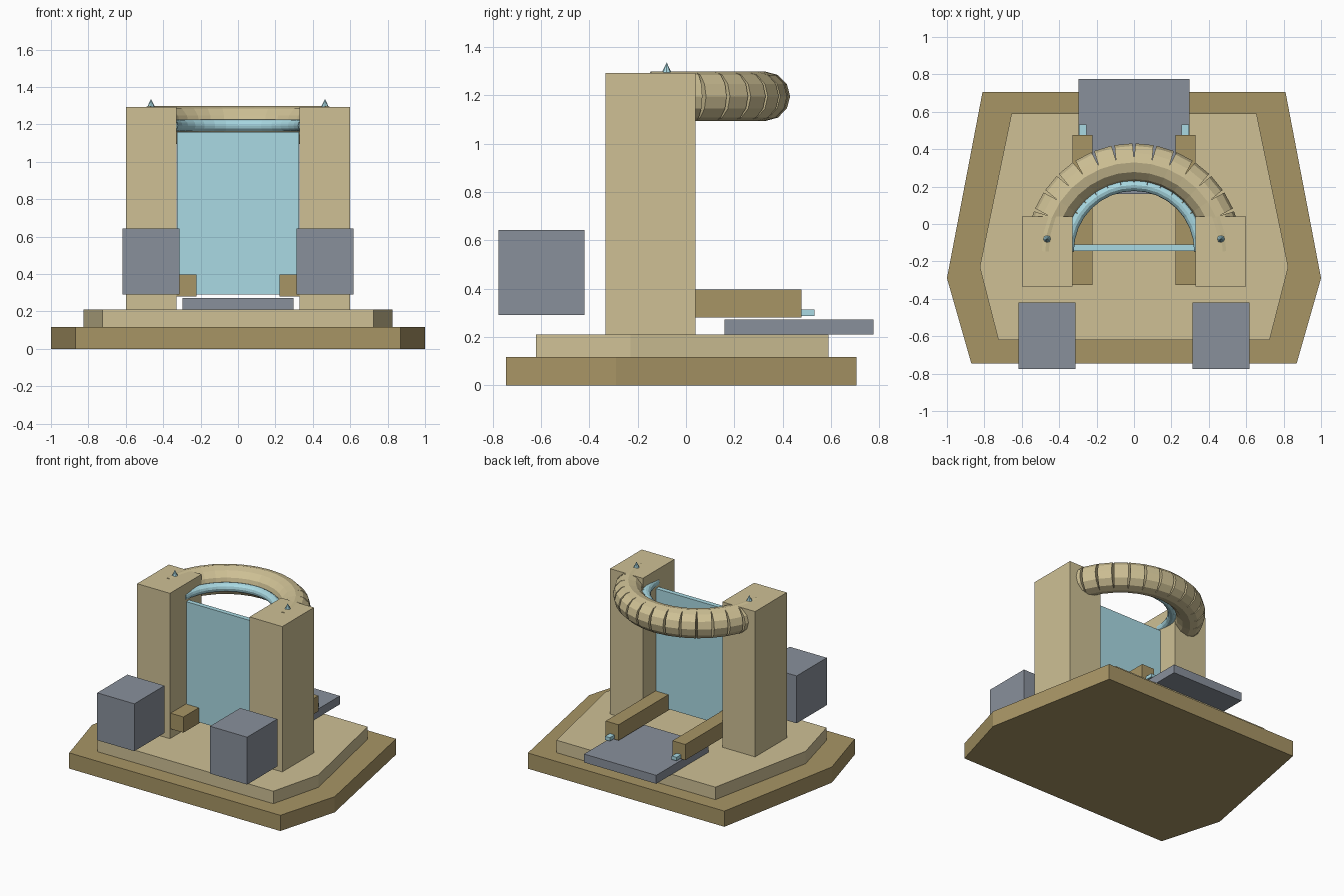
import bpy, bmesh, math
from mathutils import Matrix

if "Cube" in bpy.data.objects:
    bpy.data.objects.remove(bpy.data.objects["Cube"])


def material(name, rgb):
    m = bpy.data.materials.new(name)
    m.diffuse_color = (*rgb, 1)
    m.use_nodes = True
    m.node_tree.nodes["Principled BSDF"].inputs["Base Color"].default_value = m.diffuse_color
    return m


LIGHT = material("light_sandstone", (0.62, 0.53, 0.30))
DARK = material("dark_sandstone", (0.39, 0.30, 0.13))
CYAN = material("pale_cyan", (0.40, 0.70, 0.77))
SLATE = material("slate", (0.25, 0.28, 0.33))


def finish(bm, name, mat):
    bmesh.ops.recalc_face_normals(bm, faces=bm.faces)
    me = bpy.data.meshes.new(name)
    bm.to_mesh(me)
    bm.free()
    me.materials.append(mat)
    ob = bpy.data.objects.new(name, me)
    bpy.context.collection.objects.link(ob)
    return ob


def box(name, x, y, z, mat):
    bm = bmesh.new()
    size = [b - a for a, b in (x, y, z)]
    mid = [(a + b) / 2 for a, b in (x, y, z)]
    bmesh.ops.create_cube(bm, size=1, matrix=Matrix.Translation(mid) @ Matrix.Diagonal((*size, 1)))
    return finish(bm, name, mat)


def pair(name, x, y, z, mat):
    box(name + "_right", x, y, z, mat)
    box(name + "_left", (-x[1], -x[0]), y, z, mat)


def plinth(name, half, z0, z1, mat):
    # half outline, mirrored across x and extruded upward
    pts = half + [(-x, y) for x, y in reversed(half)]
    bm = bmesh.new()
    face = bm.faces.new([bm.verts.new((x, y, z0)) for x, y in pts])
    ext = bmesh.ops.extrude_face_region(bm, geom=[face])["geom"]
    bmesh.ops.translate(bm, vec=(0, 0, z1 - z0), verts=[v for v in ext if isinstance(v, bmesh.types.BMVert)])
    return finish(bm, name, mat)


def segmented_arch(name, major, minor, length, z, mat, count=16):
    # straight drums along a half circle: they overlap inside and gape outside
    bm = bmesh.new()
    for i in range(count):
        a = math.pi * (i + 0.5) / count
        m = (Matrix.Translation((0, ARCH_Y, z)) @ Matrix.Rotation(a, 4, 'Z')
             @ Matrix.Translation((major, 0, 0)) @ Matrix.Rotation(math.pi / 2, 4, 'X'))
        bmesh.ops.create_cone(bm, cap_ends=True, segments=12, radius1=minor, radius2=minor,
                              depth=length, matrix=m)
    return finish(bm, name, mat)


ARCH_Y = -0.145

# stepped base
plinth("base_lower", [(0.87, -0.745), (1.0, -0.29), (0.81, 0.705)], 0, 0.117, DARK)
plinth("base_upper", [(0.725, -0.62), (0.825, -0.23), (0.655, 0.59)], 0.117, 0.21, LIGHT)

# pillars and panel between them
pair("pillar", (0.328, 0.598), (-0.333, 0.04), (0.21, 1.293), LIGHT)
box("panel", (-0.325, 0.325), (-0.145, -0.11), (0.29, 1.16), CYAN)

# arch with glowing inner ring
segmented_arch("arch_stones", 0.472, 0.102, 0.0965, 1.196, LIGHT)
segmented_arch("arch_inner_ring", 0.352, 0.032, 0.07, 1.193, CYAN)

# pillar spikes, rails and rail tips
for side, s in (("right", 1), ("left", -1)):
    bm = bmesh.new()
    bmesh.ops.create_cone(bm, cap_ends=True, segments=8, radius1=0.02, radius2=0, depth=0.042,
                          matrix=Matrix.Translation((0.465 * s, -0.08, 1.315)))
    finish(bm, "spike_" + side, CYAN)
pair("rail", (0.222, 0.328), (-0.325, 0.477), (0.28, 0.397), DARK)
pair("rail_tip", (0.255, 0.294), (0.47, 0.532), (0.287, 0.313), CYAN)

# rear slab and front blocks
box("rear_slab", (-0.297, 0.297), (0.16, 0.775), (0.21, 0.273), SLATE)
pair("front_block", (0.312, 0.618), (-0.775, -0.42), (0.29, 0.643), SLATE)
